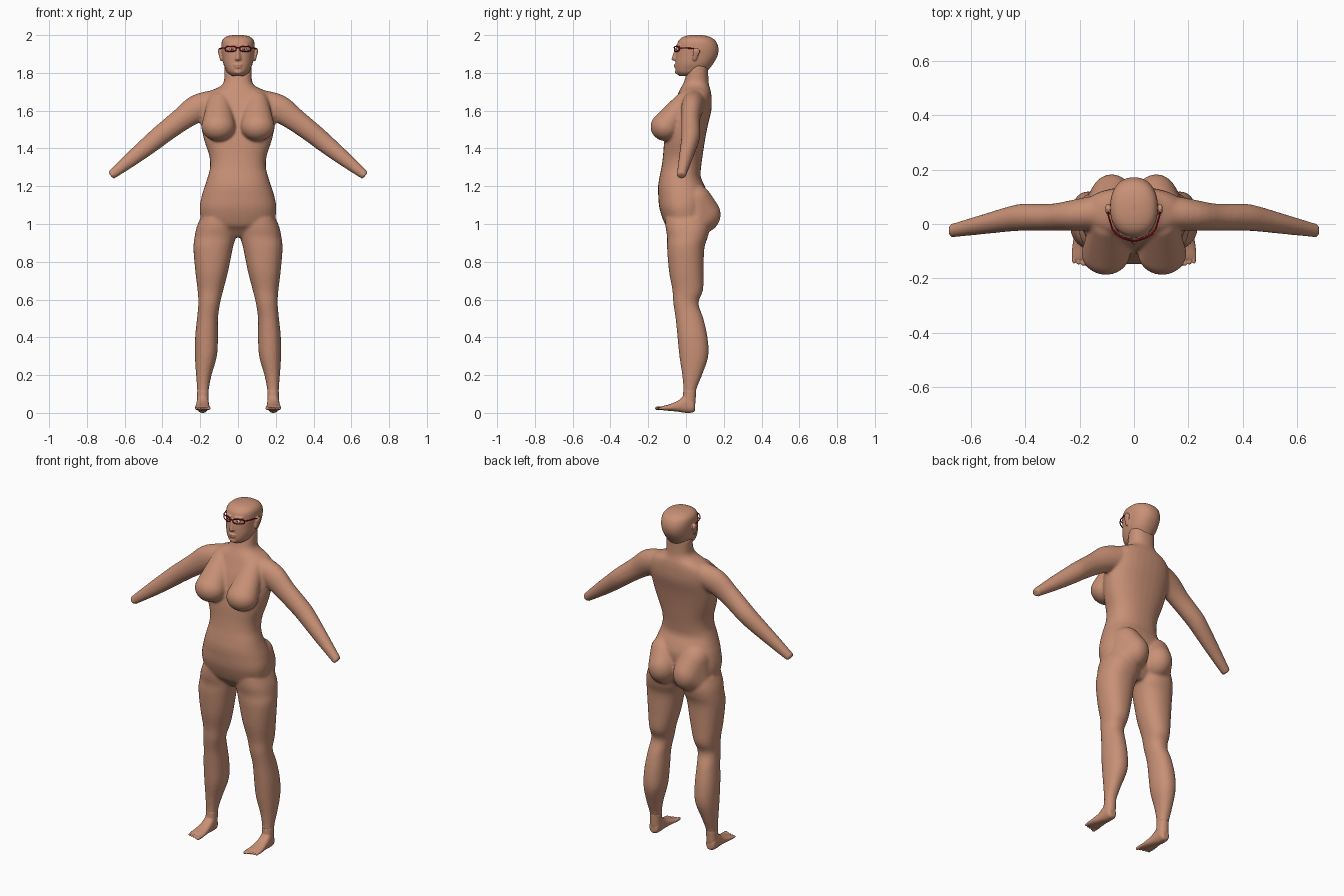
import bpy, bmesh, math
from mathutils import Vector as V

if "Cube" in bpy.data.objects:
    bpy.data.objects.remove(bpy.data.objects["Cube"])


def material(name, rgb):
    m = bpy.data.materials.new(name)
    m.diffuse_color = (*rgb, 1)
    m.use_nodes = True
    m.node_tree.nodes["Principled BSDF"].inputs["Base Color"].default_value = m.diffuse_color
    return m


SKIN = material("skin", (0.58, 0.28, 0.18))
RED = material("red frame", (0.5, 0.0, 0.015))
WHITE = material("eye white", (0.75, 0.72, 0.68))
DARK = material("dark iris", (0.05, 0.03, 0.02))


def spline_rows(rows, n=4):
    """Catmull-Rom resampling of parameter rows."""
    out = []
    for i in range(len(rows) - 1):
        a, b, c, d = (rows[max(0, min(len(rows) - 1, i + k))] for k in (-1, 0, 1, 2))
        for s in range(n):
            t = s / n
            out.append([0.5 * (2 * q + (r - p) * t + (2 * p - 5 * q + 4 * r - w) * t * t
                               + (3 * q - p - 3 * r + w) * t ** 3) for p, q, r, w in zip(a, b, c, d)])
    return out + [list(rows[-1])]


def ring(c, u, v, a, b, p=2.0, n=32):
    pts = []
    for i in range(n):
        t = 2 * math.pi * i / n
        x, y = math.cos(t), math.sin(t)
        pts.append(c + u * a * math.copysign(abs(x) ** (2 / p), x) + v * b * math.copysign(abs(y) ** (2 / p), y))
    return pts


def loft(bm, rings):
    vs = [[bm.verts.new(p) for p in r] for r in rings]
    n = len(vs[0])
    for a, b in zip(vs, vs[1:]):
        for i in range(n):
            bm.faces.new((a[i], a[(i + 1) % n], b[(i + 1) % n], b[i]))
    bm.faces.new(vs[0])
    bm.faces.new(vs[-1])


def loft_z(bm, rows, p=2.0):
    """Rows: z, x left, x right, y front, y back."""
    loft(bm, [ring(V(((a + b) / 2, (f + k) / 2, z)), V((1, 0, 0)), V((0, 1, 0)),
                   (b - a) / 2, (k - f) / 2, p) for z, a, b, f, k in spline_rows(rows)])


def hull(bm, *balls):
    """Convex skin round ellipsoids given as (centre, radii)."""
    vs = []
    for c, r in balls:
        for j in range(17):
            th = math.pi * j / 16
            for i in range(24 if 0 < j < 16 else 1):
                ph = 2 * math.pi * i / 24
                d = (math.sin(th) * math.cos(ph), math.sin(th) * math.sin(ph), math.cos(th))
                vs.append(bm.verts.new([c[k] + r[k] * d[k] for k in range(3)]))
    res = bmesh.ops.convex_hull(bm, input=vs)
    junk = {v for v in res["geom_interior"] + res["geom_unused"] if isinstance(v, bmesh.types.BMVert)}
    bmesh.ops.delete(bm, geom=list(junk), context='VERTS')


def finish(bm, name, mat, voxel=0, smooth=5):
    bmesh.ops.recalc_face_normals(bm, faces=bm.faces)
    for f in bm.faces:
        f.smooth = True
    me = bpy.data.meshes.new(name)
    bm.to_mesh(me)
    bm.free()
    ob = bpy.data.objects.new(name, me)
    bpy.context.collection.objects.link(ob)
    me.materials.append(mat)
    if voxel:
        m = ob.modifiers.new("merge", 'REMESH')
        m.mode, m.voxel_size, m.use_smooth_shade = 'VOXEL', voxel, True
        m = ob.modifiers.new("soften", 'SMOOTH')
        m.factor, m.iterations = 0.5, smooth
    return ob


def wire(name, pts, r, cyclic=False):
    cu = bpy.data.curves.new(name, 'CURVE')
    cu.dimensions, cu.bevel_depth, cu.bevel_resolution = '3D', r, 2
    sp = cu.splines.new('POLY')
    sp.points.add(len(pts) - 1)
    for q, p in zip(sp.points, pts):
        q.co = (*p, 1)
    sp.use_cyclic_u = cyclic
    cu.materials.append(RED)
    bpy.context.collection.objects.link(bpy.data.objects.new(name, cu))


# Body: torso and neck
bm = bmesh.new()
torso = [(.93, .04, -.05, .06), (.97, .12, -.085, .09), (1.0, .185, -.112, .105), (1.08, .203, -.14, .11),
         (1.15, .192, -.147, .115), (1.2, .176, -.148, .10), (1.25, .16, -.14, .078), (1.3, .148, -.13, .08),
         (1.36, .152, -.122, .088), (1.44, .178, -.115, .10), (1.52, .195, -.10, .115), (1.6, .198, -.08, .134),
         (1.66, .19, -.055, .136), (1.70, .155, -.038, .132), (1.725, .10, -.025, .125), (1.75, .076, -.012, .12),
         (1.79, .073, .0, .118), (1.84, .073, .01, .118)]
loft_z(bm, [(z, -w, w, f, b) for z, w, f, b in torso], 2.3)

leg = [(1.03, .01, .20, -.11, .12), (.98, .008, .22, -.108, .125), (.93, .012, .23, -.10, .115),
       (.87, .028, .236, -.10, .097), (.75, .052, .226, -.09, .093), (.65, .078, .214, -.072, .09),
       (.58, .095, .21, -.067, .066), (.50, .106, .217, -.055, .092), (.40, .106, .227, -.045, .114),
       (.30, .112, .228, -.035, .118), (.20, .14, .222, -.02, .085), (.12, .155, .216, -.014, .054),
       (.05, .155, .217, -.02, .05)]
arm = [(.12, .045, 1.645, .066, .065), (.215, .033, 1.612, .073, .058), (.30, .025, 1.553, .061, .05),
       (.40, .025, 1.477, .054, .05), (.45, .02, 1.436, .051, .047), (.55, .0, 1.355, .041, .037),
       (.674, -.025, 1.256, .024, .025)]
for s in (-1, 1):
    loft_z(bm, [(z, s * a, s * b, f, k) for z, a, b, f, k in leg], 2.2)
    # arm, rings square to its path
    rows = spline_rows(arm)
    rings = []
    for i, (x, y, z, r, ry) in enumerate(rows):
        p, q = rows[max(0, i - 1)], rows[min(len(rows) - 1, i + 1)]
        d = V((q[0] - p[0], 0, q[2] - p[2])).normalized()
        rings.append(ring(V((s * x, y, z)), V((-s * d.z, 0, d.x)), V((0, 1, 0)), r, ry))
    loft(bm, rings)
    # chest and seat masses
    hull(bm, ((s * .104, -.108, 1.515), (.09, .08, .076)), ((s * .10, -.005, 1.655), (.06, .055, .045)))
    hull(bm, ((s * .082, .08, 1.05), (.085, .104, .10)), ((s * .10, .045, 1.13), (.08, .09, .08)),
         ((s * .10, .05, 1.0), (.09, .085, .06)))
finish(bm, "body", SKIN, 0.008, 6)

# Feet with toes
for s, side in ((-1, "left"), (1, "right")):
    bm = bmesh.new()
    foot = [(.048, .187, .016, .012, .05), (.035, .187, .029, .002, .075), (.0, .187, .032, .0, .095),
            (-.04, .187, .034, .006, .066), (-.08, .188, .039, .01, .048), (-.115, .188, .042, .013, .038),
            (-.13, .188, .040, .017, .033)]
    loft(bm, [ring(V((s * x, y, (a + b) / 2)), V((1, 0, 0)), V((0, 0, 1)), w, (b - a) / 2, 2.4)
              for y, x, w, a, b in spline_rows(foot)])
    loft_z(bm, [(z, s * a, s * b, f, k) for z, a, b, f, k in leg[-2:]], 2.2)
    for i in range(5):
        x, r = s * (.155 + .0165 * i), .0095 if i == 0 else .0072
        hull(bm, ((x, -.115, .025), (r, r, r)), ((x, -.155 + .004 * i, .024), (r, r, r)))
    finish(bm, side + "_foot", SKIN, 0.0035, 3)

# Head with face features and ears
bm = bmesh.new()
head = [(1.783, .03, -.035, .06), (1.80, .055, -.05, .105), (1.82, .066, -.056, .122), (1.85, .078, -.056, .145),
        (1.89, .084, -.054, .167), (1.93, .088, -.05, .172), (1.965, .086, -.043, .16), (1.985, .073, -.025, .138),
        (1.996, .05, .0, .108), (2.001, .02, .03, .075)]
loft_z(bm, [(z, -w, w, f, b) for z, w, f, b in head], 2.25)
hull(bm, ((0, -.05, 1.925), (.008, .009, .01)), ((0, -.066, 1.873), (.009, .011, .008)),
     ((0, -.055, 1.873), (.019, .009, .008)))
hull(bm, ((0, -.054, 1.842), (.024, .011, .0055)))
hull(bm, ((0, -.052, 1.831), (.02, .012, .006)))
hull(bm, ((0, -.046, 1.805), (.022, .013, .013)))
for s in (-1, 1):
    hull(bm, ((s * .018, -.045, 1.944), (.012, .01, .006)), ((s * .045, -.034, 1.945), (.012, .01, .006)))
    hull(bm, ((s * .098, .055, 1.915), (.008, .02, .018)), ((s * .088, .045, 1.875), (.008, .01, .013)))
finish(bm, "head", SKIN, 0.004, 4)

# Eyes and glasses
for s, side in ((-1, "left"), (1, "right")):
    for part, mat, c, r in (("eye", WHITE, (s * .033, -.042, 1.925), (.012, .009, .007)),
                            ("iris", DARK, (s * .033, -.0485, 1.925), (.0045, .004, .0045))):
        bm = bmesh.new()
        hull(bm, (c, r))
        finish(bm, side + "_" + part, mat)
    rim = ring(V((s * .039, 0, 1.927)), V((1, 0, 0)), V((0, 0, 1)), .029, .013, 3.5)
    for p in rim:
        p.y = -.061 + 5.5 * p.x * p.x
    wire(side + "_rim", rim, .003, True)
    wire(side + "_temple", [(s * .066, -.036, 1.932), (s * .08, -.018, 1.932), (s * .094, .03, 1.93),
                            (s * .099, .065, 1.922)], .003)
wire("glasses_bridge", [(-.011, -.061, 1.932), (0, -.064, 1.934), (.011, -.061, 1.932)], .003)
